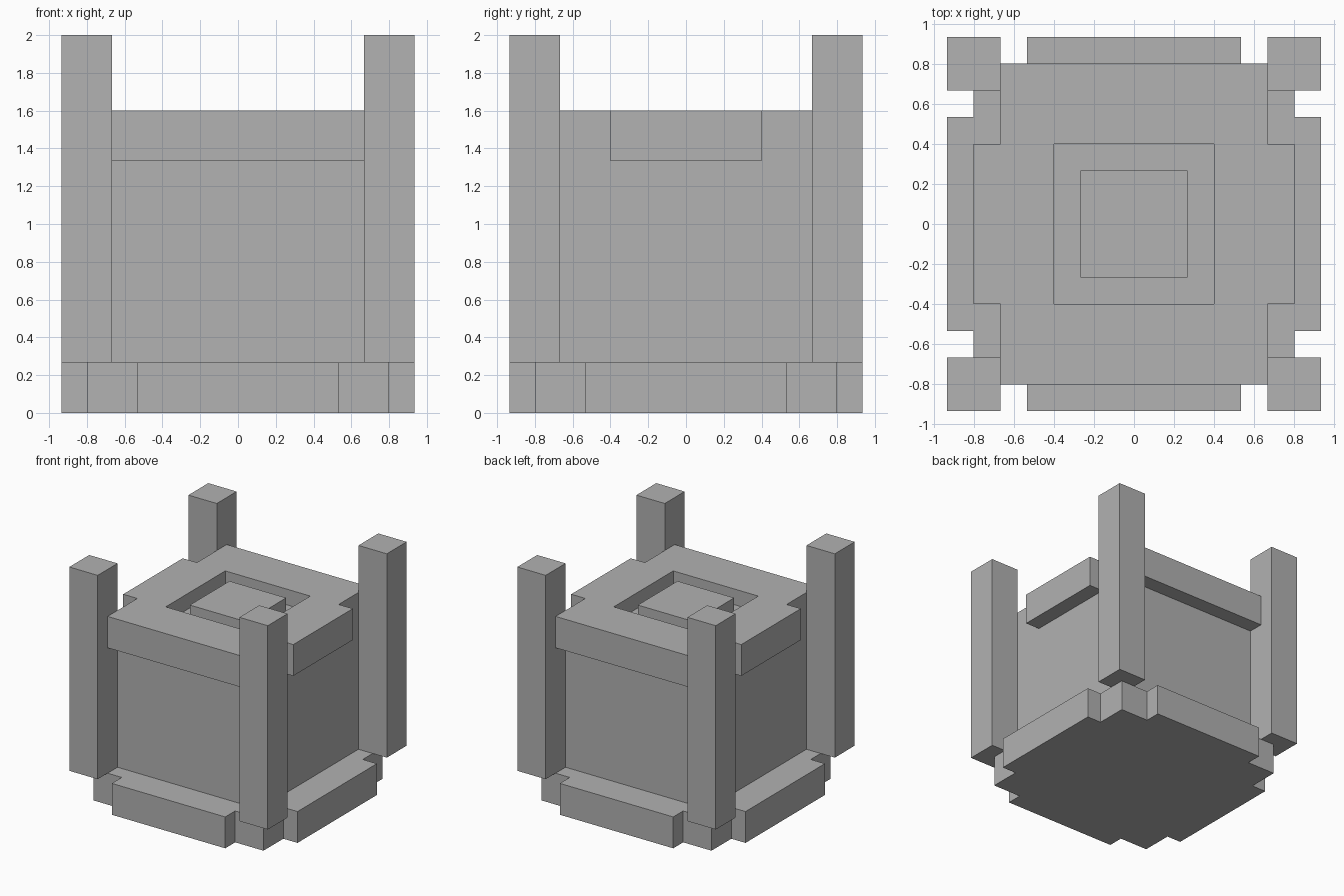
import bpy
import bmesh

if "Cube" in bpy.data.objects:
    bpy.data.objects.remove(bpy.data.objects["Cube"], do_unlink=True)

U = 2 / 15  # the model sits on a grid of fifteen units

stone = bpy.data.materials.new("plain_grey")
stone.use_nodes = True
GREY = (0.445, 0.445, 0.445, 1)
stone.diffuse_color = GREY
stone.node_tree.nodes["Principled BSDF"].inputs["Base Color"].default_value = GREY


def prism(name, quarter, bottom, top, centre=(0, 0)):
    """Extrude a plan given by one quarter of its outline, mirrored in x and y."""
    back = quarter[::-1]
    plan = (quarter + [(-x, y) for x, y in back]
            + [(-x, -y) for x, y in quarter] + [(x, -y) for x, y in back])
    bm = bmesh.new()
    base = bm.faces.new([bm.verts.new((x * U, y * U, bottom * U)) for x, y in plan])
    grown = bmesh.ops.extrude_face_region(bm, geom=[base], use_keep_orig=True)
    risen = [v for v in grown["geom"] if isinstance(v, bmesh.types.BMVert)]
    bmesh.ops.translate(bm, verts=risen, vec=(0, 0, (top - bottom) * U))
    bmesh.ops.recalc_face_normals(bm, faces=bm.faces)
    mesh = bpy.data.meshes.new(name)
    bm.to_mesh(mesh)
    bm.free()
    mesh.materials.append(stone)
    obj = bpy.data.objects.new(name, mesh)
    obj.location = (centre[0] * U, centre[1] * U, 0)
    bpy.context.collection.objects.link(obj)
    return obj


# Stepped foot and square body
prism("base", [(7, 4), (6, 4), (6, 6), (4, 6), (4, 7)], 0, 2)
prism("body", [(5, 5)], 2, 10)

# Overhanging lid with a shallow square recess
lid = prism("lid", [(6, 3), (5, 3), (5, 6)], 10, 12)
cutter = prism("recess_cutter", [(3, 3)], 11, 13)
cutter.hide_render = True
cut = lid.modifiers.new("recess", "BOOLEAN")
cut.operation = "DIFFERENCE"
cut.solver = "EXACT"
cut.object = cutter
bpy.context.view_layer.objects.active = lid
bpy.ops.object.modifier_apply(modifier=cut.name)
bpy.data.objects.remove(cutter, do_unlink=True)

# Raised block in the middle of the recess
prism("lid_block", [(2, 2)], 11, 12)

# Four corner posts
for depth, y in (("front", -6), ("back", 6)):
    for side, x in (("right", -6), ("left", 6)):
        prism(f"{depth}_{side}_post", [(1, 1)], 2, 15, (x, y))
